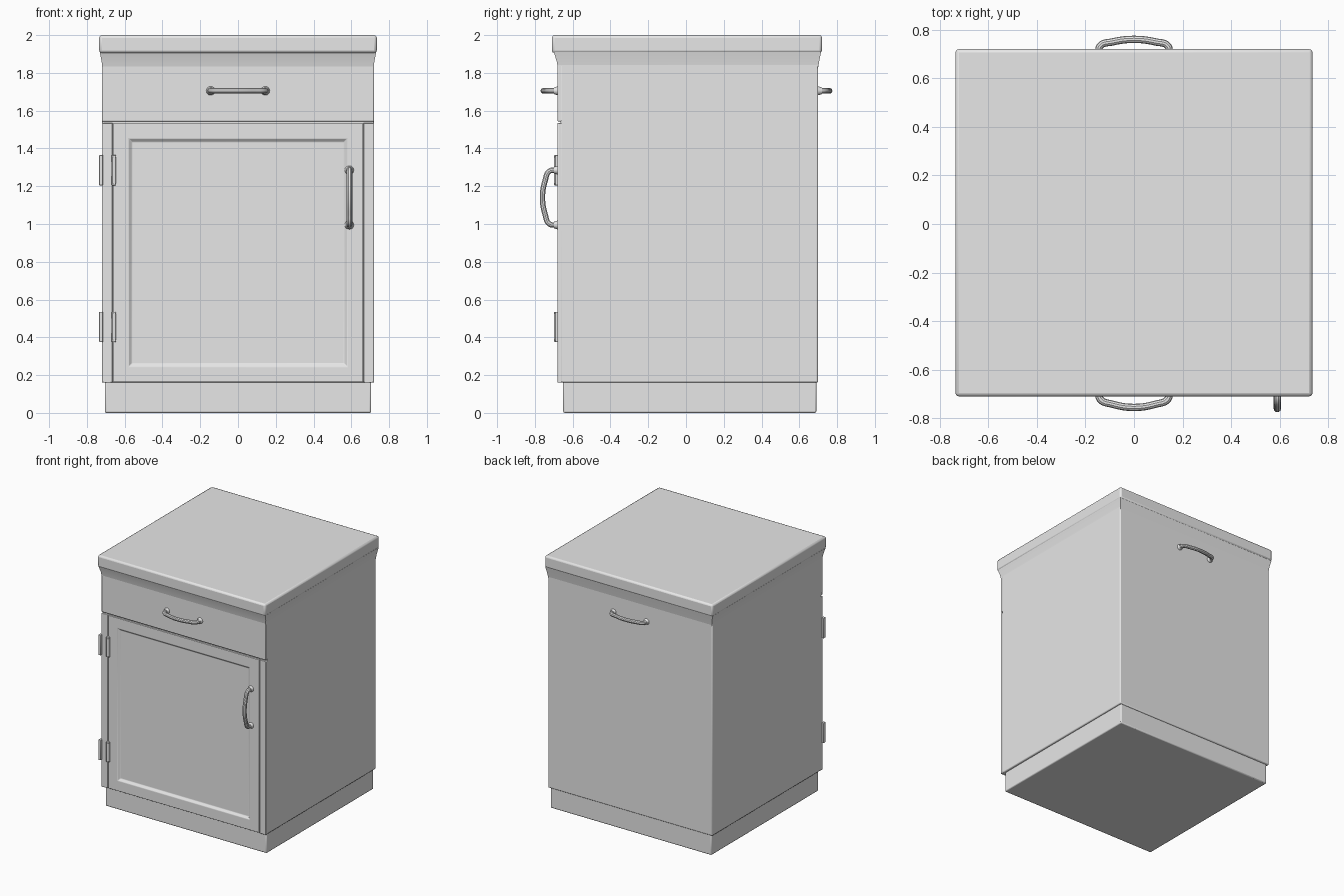
import bpy
import bmesh
from mathutils import Vector

cube = bpy.data.objects.get("Cube")
if cube:
    bpy.data.objects.remove(cube, do_unlink=True)

grey = bpy.data.materials.new("plain grey")
grey.use_nodes = True
grey.diffuse_color = (0.8, 0.8, 0.8, 1)
grey.node_tree.nodes["Principled BSDF"].inputs["Base Color"].default_value = (0.8, 0.8, 0.8, 1)


def finish(bm, name, bevel=0.0):
    bmesh.ops.recalc_face_normals(bm, faces=bm.faces)
    mesh = bpy.data.meshes.new(name)
    bm.to_mesh(mesh)
    bm.free()
    obj = bpy.data.objects.new(name, mesh)
    bpy.context.collection.objects.link(obj)
    mesh.materials.append(grey)
    if bevel:
        mod = obj.modifiers.new("soft edges", 'BEVEL')
        mod.width = bevel
        mod.segments = 2
        mod.limit_method = 'ANGLE'
    shade(obj)
    return obj


def shade(obj):
    bpy.ops.object.select_all(action='DESELECT')
    obj.select_set(True)
    bpy.context.view_layer.objects.active = obj
    bpy.ops.object.shade_smooth_by_angle()


def box_mesh(low, high):
    bm = bmesh.new()
    bmesh.ops.create_cube(bm, size=1)
    low, high = Vector(low), Vector(high)
    for v in bm.verts:
        v.co = (low + high) / 2 + v.co * (high - low)
    return bm


def box(name, low, high, bevel=0.0):
    return finish(box_mesh(low, high), name, bevel)


def stacked_rings(name, rings, bevel):
    """Loft rectangles given as (z, half width, front y, back y)."""
    bm = bmesh.new()
    loops = [[bm.verts.new(p) for p in ((-w, f, z), (w, f, z), (w, b, z), (-w, b, z))]
             for z, w, f, b in rings]
    bm.faces.new(loops[0])
    bm.faces.new(loops[-1])
    for a, b in zip(loops, loops[1:]):
        for i in range(4):
            j = (i + 1) % 4
            bm.faces.new((a[i], a[j], b[j], b[i]))
    return finish(bm, name, bevel)


def cylinder(name, start, end, r1, r2):
    start, end = Vector(start), Vector(end)
    axis = end - start
    bm = bmesh.new()
    bmesh.ops.create_cone(bm, cap_ends=True, segments=16, radius1=r1, radius2=r2, depth=axis.length)
    turn = Vector((0, 0, 1)).rotation_difference(axis)
    for v in bm.verts:
        v.co = turn @ v.co + (start + end) / 2
    return finish(bm, name)


def bow_handle(name, centre, along, out, half, reach):
    """Bowed bar with flared feet, standing off a face."""
    centre, along, out = Vector(centre), Vector(along), Vector(out)
    outline = ((-1, -0.05), (-0.96, 0.55), (-0.62, 0.82), (0, 1),
               (0.62, 0.82), (0.96, 0.55), (1, -0.05))
    curve = bpy.data.curves.new(name, 'CURVE')
    curve.dimensions = '3D'
    curve.bevel_depth = 0.015
    curve.bevel_resolution = 3
    curve.resolution_u = 6
    curve.use_fill_caps = True
    spline = curve.splines.new('BEZIER')
    spline.bezier_points.add(len(outline) - 1)
    for point, (s, t) in zip(spline.bezier_points, outline):
        point.co = centre + along * s * half + out * t * (reach - 0.015)
        point.handle_left_type = point.handle_right_type = 'AUTO'
    obj = bpy.data.objects.new(name, curve)
    bpy.context.collection.objects.link(obj)
    curve.materials.append(grey)
    bpy.ops.object.select_all(action='DESELECT')
    obj.select_set(True)
    bpy.context.view_layer.objects.active = obj
    bpy.ops.object.convert(target='MESH')
    shade(bpy.context.view_layer.objects.active)
    for side in (-1, 1):
        foot = centre + along * side * half
        cylinder(name + "_foot", foot - out * 0.005, foot + out * 0.02, 0.025, 0.017)


# Plinth, carcass and worktop
box("plinth", (-0.705, -0.65, 0), (0.705, 0.69, 0.17), 0.008)
box("carcass", (-0.72, -0.665, 0.16), (0.72, 0.70, 1.89), 0.008)
stacked_rings("cove_moulding", ((1.80, 0.715, -0.675, 0.695), (1.86, 0.722, -0.684, 0.705),
                                (1.91, 0.732, -0.70, 0.715)), 0)
box("worktop", (-0.735, -0.71, 1.905), (0.735, 0.72, 2.0), 0.014)

# Front frame and drawer front
front, inner = -0.68, -0.655
box("left_stile", (0.664, front, 0.16), (0.72, inner, 1.535), 0.004)
box("right_stile", (-0.72, front, 0.16), (-0.664, inner, 1.535), 0.004)
box("drawer_front", (-0.72, front, 1.543), (0.72, inner, 1.89), 0.005)

# Door with a sunken panel and sloping border
bm = box_mesh((-0.66, front, 0.163), (0.66, inner, 1.533))
face = min(bm.faces, key=lambda f: f.calc_center_median().y)
bmesh.ops.inset_region(bm, faces=[face], thickness=0.115)
bmesh.ops.inset_region(bm, faces=[face], thickness=0.025, depth=-0.014)
finish(bm, "door", 0.003)

# Handles
bow_handle("drawer_handle", (0, front, 1.705), (1, 0, 0), (0, -1, 0), 0.145, 0.09)
bow_handle("back_handle", (0, 0.70, 1.705), (1, 0, 0), (0, 1, 0), 0.145, 0.075)
bow_handle("door_handle", (0.59, front, 1.14), (0, 0, 1), (0, -1, 0), 0.145, 0.095)

# Hinges on the door's edge and the carcass corner
for label, z in (("upper", 1.285), ("lower", 0.455)):
    box(label + "_hinge_leaf", (-0.67, -0.693, z - 0.08), (-0.645, -0.67, z + 0.08), 0.003)
    box(label + "_hinge_side_leaf", (-0.735, -0.698, z - 0.08), (-0.715, -0.67, z + 0.08), 0.003)
    cylinder(label + "_hinge_pin", (-0.655, -0.69, z - 0.07), (-0.655, -0.69, z + 0.07), 0.009, 0.009)
